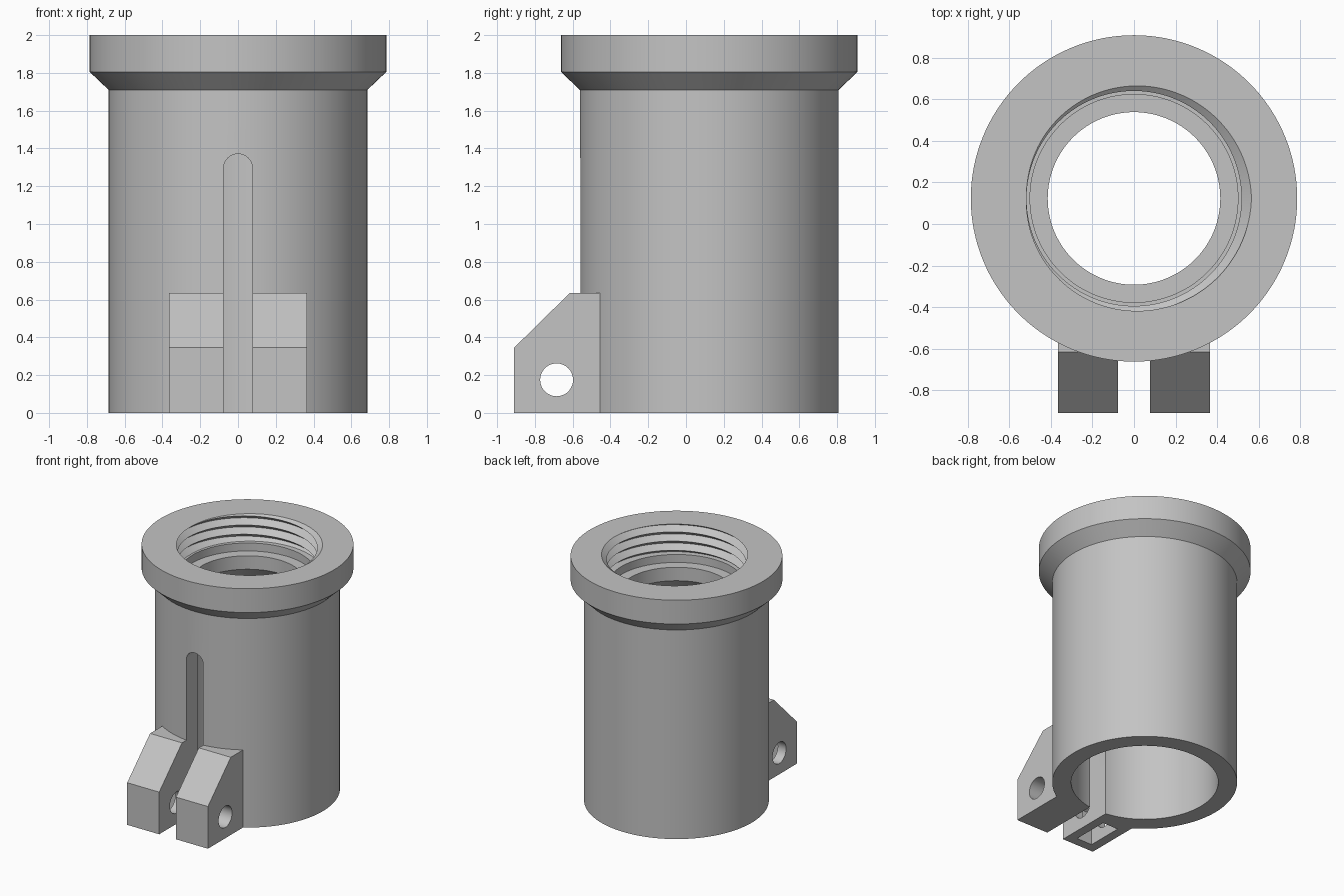
import bpy, bmesh, math
from math import pi, sin, cos

cube = bpy.data.objects.get("Cube")
if cube:
    bpy.data.objects.remove(cube, do_unlink=True)

CY = 0.123            # centre of the tube in y
SEG = 128
TOP, THREAD_END = 2.0, 1.775
PITCH, MINOR, DEPTH = 0.075, 0.517, 0.048

grey = bpy.data.materials.new("plain grey")
grey.use_nodes = True
colour = (0.55, 0.55, 0.55, 1)
grey.diffuse_color = colour
grey.node_tree.nodes["Principled BSDF"].inputs["Base Color"].default_value = colour


def make_object(name, bm):
    bmesh.ops.recalc_face_normals(bm, faces=bm.faces)
    mesh = bpy.data.meshes.new(name)
    bm.to_mesh(mesh)
    bm.free()
    mesh.materials.append(grey)
    obj = bpy.data.objects.new(name, mesh)
    bpy.context.collection.objects.link(obj)
    return obj


def prism(name, points, axis, start, end):
    """Extrude a 2D outline along x (points are y, z) or y (points are x, z)."""
    bm = bmesh.new()
    place = (lambda a, b, t: (t, a, b)) if axis == "x" else (lambda a, b, t: (a, t, b))
    verts = [bm.verts.new(place(a, b, start)) for a, b in points]
    face = bm.faces.new(verts)
    shift = (end - start, 0, 0) if axis == "x" else (0, end - start, 0)
    new = bmesh.ops.extrude_face_region(bm, geom=[face])["geom"]
    bmesh.ops.translate(bm, vec=shift,
                        verts=[v for v in new if isinstance(v, bmesh.types.BMVert)])
    return make_object(name, bm)


def combine(target, other, operation):
    mod = target.modifiers.new(operation.title(), "BOOLEAN")
    mod.operation, mod.solver, mod.object = operation, "EXACT", other
    bpy.context.view_layer.objects.active = target
    bpy.ops.object.modifier_apply(modifier=mod.name)
    bpy.data.objects.remove(other, do_unlink=True)


def column(angle):
    """Closed wall section at one angle, including the helical thread."""
    turn = angle / (2 * pi)
    section = [(0.685, 0), (0.685, 1.71), (0.785, 1.805), (0.785, TOP)]
    for k in range(2, -12, -1):
        z = min(TOP, max(THREAD_END, TOP + PITCH * (k / 2 + turn)))
        u = (z - TOP) / PITCH - turn
        section.append((MINOR + DEPTH * abs(2 * (u % 1) - 1), z))
    return section + [(0.5, THREAD_END), (0.5, 1.71), (0.415, 1.71),
                      (0.415, 1.6), (0.545, 1.47), (0.545, 0)]


# Tube with collar, threaded mouth and inner lip
bm = bmesh.new()
columns = []
for i in range(SEG + 1):
    a = 2 * pi * i / SEG
    columns.append([bm.verts.new((r * cos(a), CY + r * sin(a), z)) for r, z in column(a)])
for left, right in zip(columns, columns[1:]):
    for j in range(len(left)):
        n = (j + 1) % len(left)
        bm.faces.new((left[j], right[j], right[n], left[n]))
bmesh.ops.remove_doubles(bm, verts=bm.verts, dist=0.00005)
bmesh.ops.dissolve_degenerate(bm, edges=bm.edges, dist=0.00005)
body = make_object("clamp_tube", bm)

# Clamp lugs, joined to the tube before the slot splits them
lugs = prism("clamp_lugs", [(-0.91, 0), (-0.91, 0.345), (-0.615, 0.635),
                            (-0.44, 0.635), (-0.44, 0)], "x", -0.365, 0.365)
combine(body, lugs, "UNION")

# Round-topped slot through the front wall
w = 0.076
arch = [(w * cos(pi * i / 24), 1.295 + w * sin(pi * i / 24)) for i in range(25)]
slot = prism("slot_cutter", [(w, -0.1)] + arch + [(-w, -0.1)], "y", -1.1, 0)
combine(body, slot, "DIFFERENCE")

# Bolt hole across both lugs
ring = [(-0.685 + 0.087 * cos(2 * pi * i / 48), 0.175 + 0.087 * sin(2 * pi * i / 48))
        for i in range(48)]
combine(body, prism("bolt_cutter", ring, "x", -0.5, 0.5), "DIFFERENCE")

# Nut pocket open at the underside of one lug
pocket = [(-0.835, -0.1), (-0.835, 0.26), (-0.685, 0.345), (-0.535, 0.26), (-0.535, -0.1)]
combine(body, prism("nut_cutter", pocket, "x", -0.29, -0.15), "DIFFERENCE")

# Smooth round walls, crisp edges
bpy.ops.object.select_all(action="DESELECT")
body.select_set(True)
bpy.context.view_layer.objects.active = body
bpy.ops.object.shade_smooth_by_angle(angle=math.radians(25))
